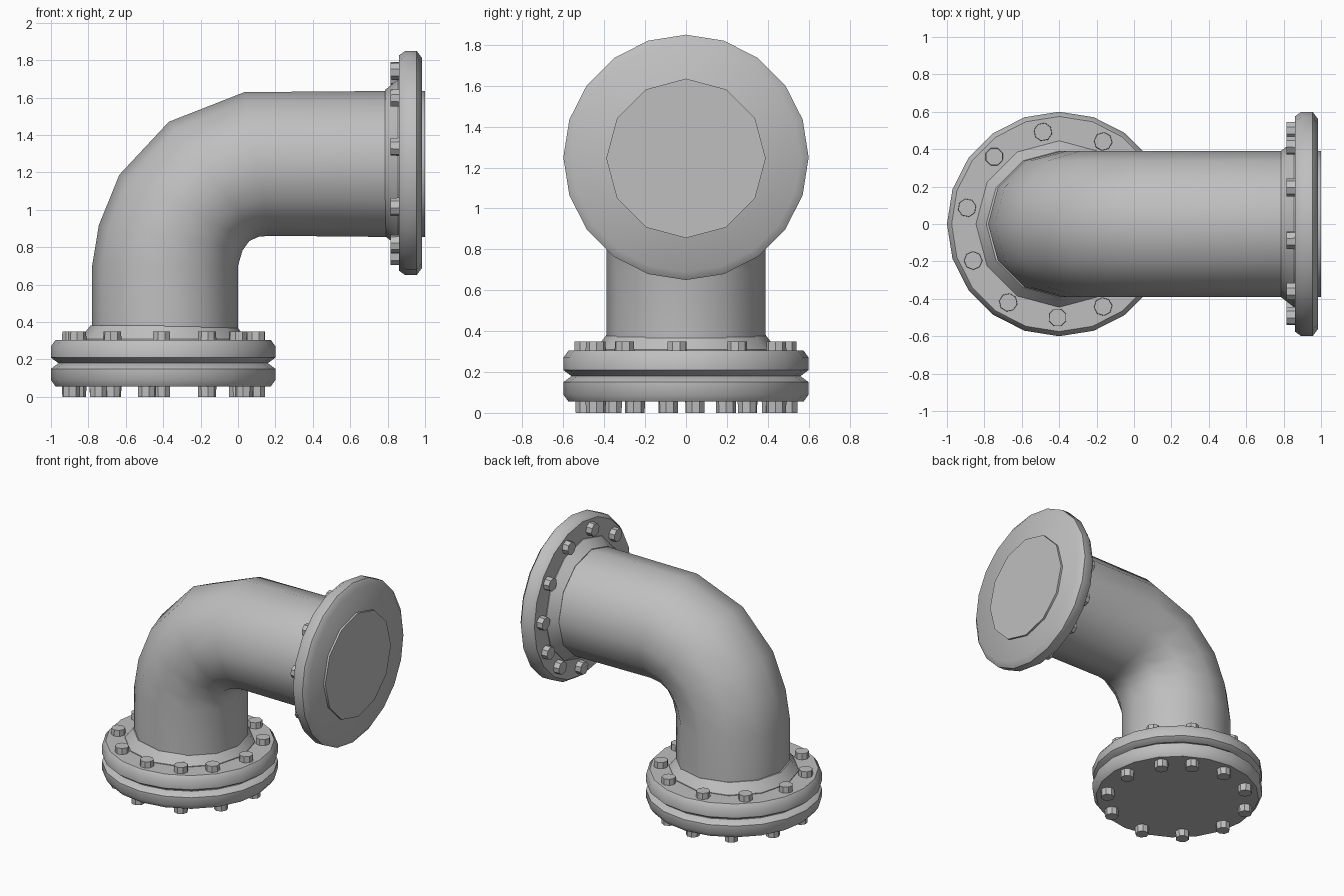
import bpy
import bmesh
from math import cos, sin, pi, radians
from mathutils import Matrix, Vector

if "Cube" in bpy.data.objects:
    bpy.data.objects.remove(bpy.data.objects["Cube"], do_unlink=True)

grey = bpy.data.materials.new("plain grey")
grey.use_nodes = True
grey.diffuse_color = (0.52, 0.52, 0.52, 1)
grey.node_tree.nodes["Principled BSDF"].inputs["Base Color"].default_value = grey.diffuse_color

PIPE_SIDES, FLANGE_SIDES, BOLT_SIDES = 12, 20, 8
PIPE_R = 0.39
BOLT_ANGLES = (62, 100, 134, 170, 203, 237, 269, 298, 323, 355, 30)


def loft(bm, rings):
    """Skin a list of point rings and cap both ends."""
    loops = [[bm.verts.new(p) for p in ring] for ring in rings]
    for a, b in zip(loops, loops[1:]):
        for i in range(len(a)):
            j = (i + 1) % len(a)
            bm.faces.new((a[i], a[j], b[j], b[i]))
    bm.faces.new(loops[0])
    bm.faces.new(loops[-1])


def turned(bm, profile, sides, centre=(0, 0), turn=0.0):
    """Turn (radius, height) pairs round an upright axis."""
    steps = [turn + 2 * pi * i / sides for i in range(sides)]
    loft(bm, [[(centre[0] + r * cos(t), centre[1] + r * sin(t), h) for t in steps]
              for r, h in profile])


def finish(name, bm, smooth_angle, matrix=Matrix()):
    bmesh.ops.recalc_face_normals(bm, faces=bm.faces)
    mesh = bpy.data.meshes.new(name)
    bm.to_mesh(mesh)
    bm.free()
    mesh.materials.append(grey)
    obj = bpy.data.objects.new(name, mesh)
    bpy.context.collection.objects.link(obj)
    obj.matrix_world = matrix
    bpy.ops.object.select_all(action="DESELECT")
    obj.select_set(True)
    bpy.context.view_layer.objects.active = obj
    bpy.ops.object.shade_smooth_by_angle(angle=radians(smooth_angle))


def flange(name, matrix, collar=True, bolt_height=0.045):
    # Chamfered disc
    bm = bmesh.new()
    turned(bm, [(0.56, 0), (0.6, 0.03), (0.6, 0.09), (0.575, 0.125)], FLANGE_SIDES)
    finish(name + "_disc", bm, 46, matrix)
    # Ring of bolt heads
    bm = bmesh.new()
    for angle in BOLT_ANGLES:
        t = radians(angle)
        turned(bm, [(0.05, 0.115), (0.048, 0.125 + bolt_height)], BOLT_SIDES,
               (0.5 * cos(t), 0.5 * sin(t)), t + pi / BOLT_SIDES)
    finish(name + "_bolts", bm, 30, matrix)
    # Sloped collar where the pipe meets the disc
    if collar:
        bm = bmesh.new()
        turned(bm, [(0.445, 0.115), (0.445, 0.13), (PIPE_R, 0.2)], PIPE_SIDES)
        finish(name + "_collar", bm, 35, matrix)


# Bent pipe: x, z and tilt of each cross-section
stations = [(-0.39, 0.19, 0), (-0.39, 0.70, 0), (-0.36, 0.85, 10), (-0.287, 1.01, 27),
            (-0.13, 1.163, 52), (0.102, 1.245, 80), (0.78, 1.245, 90), (1.0, 1.245, 90)]
rings = []
for x, z, tilt in stations:
    out = Vector((-cos(radians(tilt)), 0, sin(radians(tilt))))
    across = Vector((0, 1, 0))
    rings.append([Vector((x, 0, z)) + PIPE_R * (cos(t) * out + sin(t) * across)
                  for t in (2 * pi * i / PIPE_SIDES for i in range(PIPE_SIDES))])
bm = bmesh.new()
loft(bm, rings)
finish("elbow_pipe", bm, 50)

# Mated flanges at the foot, and the flange at the side outlet
joint = Matrix.Translation((-0.4, 0, 0.18))
flange("upper_flange", joint)
flange("base_flange", joint @ Matrix.Rotation(pi, 4, "X"), collar=False, bolt_height=0.055)
outlet = Matrix(((0, 0, -1, 0.985), (0, -1, 0, 0), (-1, 0, 0, 1.25), (0, 0, 0, 1)))
flange("outlet_flange", outlet)
